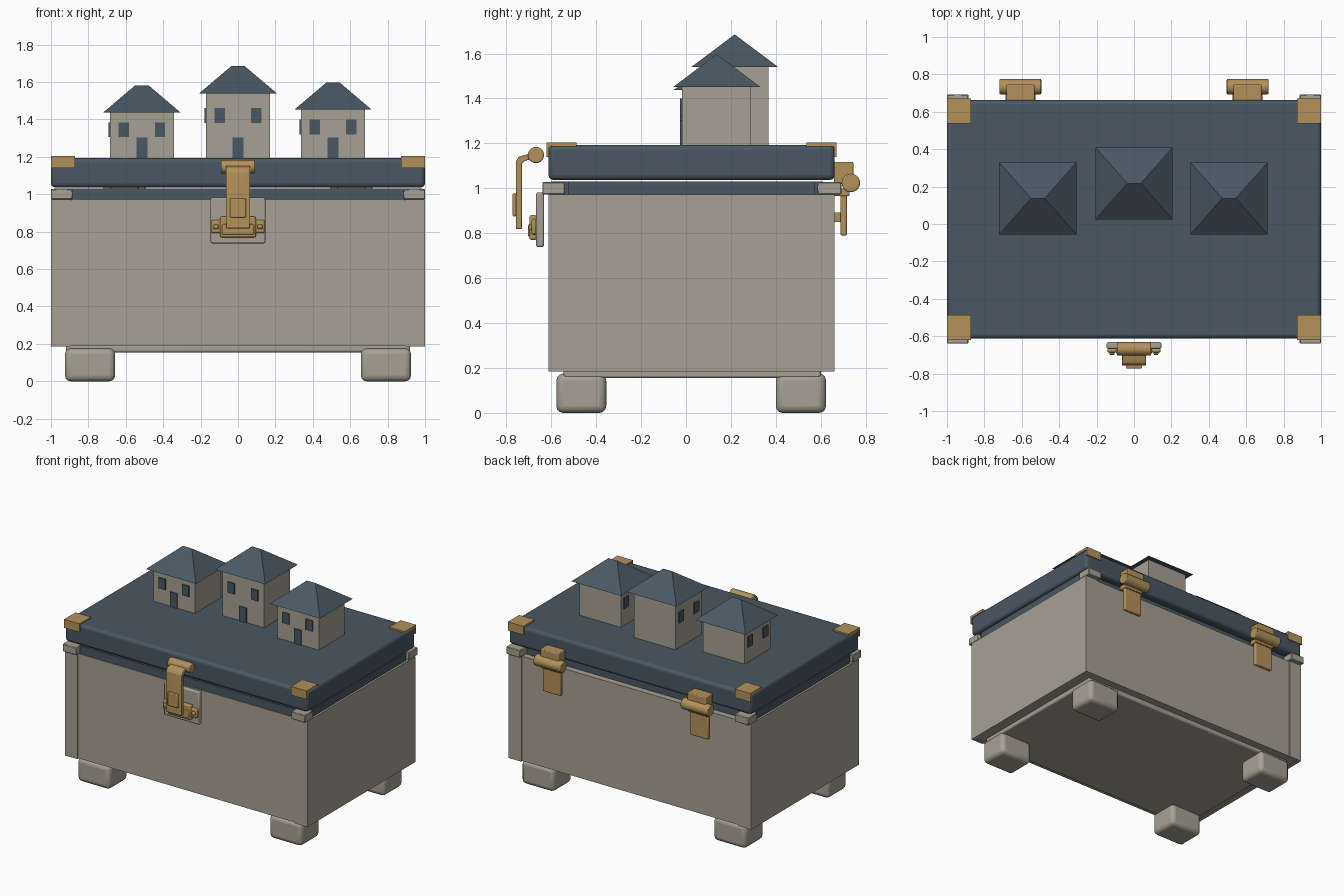
import bpy, bmesh, math
from mathutils import Vector

if "Cube" in bpy.data.objects:
    bpy.data.objects.remove(bpy.data.objects["Cube"])


def colour(name, rgb):
    m = bpy.data.materials.new(name)
    m.diffuse_color = (*rgb, 1)
    m.use_nodes = True
    m.node_tree.nodes["Principled BSDF"].inputs["Base Color"].default_value = m.diffuse_color
    return m


STONE = colour("warm grey", (0.385, 0.355, 0.295))
SLATE = colour("slate blue", (0.068, 0.096, 0.125))
BRASS = colour("brass", (0.45, 0.285, 0.105))


def finish(bm, name, mat, bevel=0, segs=2):
    bmesh.ops.recalc_face_normals(bm, faces=bm.faces)
    me = bpy.data.meshes.new(name)
    bm.to_mesh(me)
    bm.free()
    ob = bpy.data.objects.new(name, me)
    bpy.context.collection.objects.link(ob)
    me.materials.append(mat)
    if bevel:
        mod = ob.modifiers.new("rounded edges", 'BEVEL')
        mod.width, mod.segments = bevel, segs
        smooth(ob)
    return ob


def smooth(ob):
    bpy.ops.object.select_all(action='DESELECT')
    ob.select_set(True)
    bpy.context.view_layer.objects.active = ob
    bpy.ops.object.shade_smooth_by_angle(angle=math.radians(40))


def box(name, x, y, z, mat, bevel=0, segs=2):
    """Box from (min, max) ranges."""
    bm = bmesh.new()
    bmesh.ops.create_cube(bm, size=1)
    for v in bm.verts:
        v.co = Vector([(r[0] + r[1]) / 2 + c * (r[1] - r[0]) for r, c in zip((x, y, z), v.co)])
    return finish(bm, name, mat, bevel, segs)


def rod(name, x, y, z, r, mat):
    """Cylinder along x."""
    bm = bmesh.new()
    bmesh.ops.create_cone(bm, cap_ends=True, segments=24, radius1=r, radius2=r, depth=x[1] - x[0])
    for v in bm.verts:
        v.co = Vector(((x[0] + x[1]) / 2 + v.co.z, y + v.co.x, z + v.co.y))
    return finish(bm, name, mat, 0.006)


def extrude_x(name, yz, x, mat, bevel=0):
    """Side profile extruded along x."""
    bm = bmesh.new()
    f = bm.faces.new([bm.verts.new((x[0], y, z)) for y, z in yz])
    g = bmesh.ops.extrude_face_region(bm, geom=[f])["geom"]
    bmesh.ops.translate(bm, verts=[v for v in g if isinstance(v, bmesh.types.BMVert)], vec=(x[1] - x[0], 0, 0))
    return finish(bm, name, mat, bevel)


def span(s, a, b):
    return tuple(sorted((s * a, s * b)))


# chest body, with corner boards slightly proud of the front and back panels
box("chest_body", (-0.98, 0.98), (-0.605, 0.655), (0.19, 0.97), STONE)
box("base_slab", (-0.92, 0.92), (-0.545, 0.60), (0.155, 0.195), STONE, 0.01)
for s in (-1, 1):
    box("side_board", span(s, 0.97, 1.0), (-0.612, 0.662), (0.185, 0.972), STONE)
    for y in ((-0.612, -0.59), (0.64, 0.662)):
        box("corner_board", span(s, 0.895, 0.999), y, (0.186, 0.971), STONE)
    for y in ((-0.577, -0.355), (0.40, 0.623)):
        box("foot", span(s, 0.657, 0.925), y, (0, 0.175), STONE, 0.03, 3)

# rim with corner caps
box("rim_core", (-0.95, 0.95), (-0.525, 0.573), (0.96, 1.03), SLATE)
box("rim_front", (-0.89, 0.89), (-0.60, -0.52), (0.965, 1.03), SLATE)
box("rim_back", (-0.89, 0.89), (0.57, 0.61), (0.965, 1.03), SLATE)
for s in (-1, 1):
    box("rim_side", span(s, 0.94, 0.985), (-0.525, 0.573), (0.965, 1.03), SLATE)
    for y in ((-0.64, -0.54), (0.585, 0.692)):
        box("rim_corner_cap", span(s, 0.885, 1.0), y, (0.973, 1.028), STONE, 0.004, 1)

# lid with brass corner brackets
box("lid", (-1, 1), (-0.612, 0.662), (1.037, 1.193), SLATE, 0.022, 3)
for s in (-1, 1):
    for f, edge in ((-1, -0.612), (1, 0.662)):
        prof = [(edge - f * 0.125, 1.185), (edge - f * 0.125, 1.204), (edge + f * 0.009, 1.204),
                (edge + f * 0.009, 1.14), (edge - f * 0.003, 1.14), (edge - f * 0.003, 1.185)]
        extrude_x("lid_corner_bracket", prof, span(s, 0.872, 1.0), BRASS)

# front latch
box("latch_backplate", (-0.146, 0.146), (-0.667, -0.632), (0.738, 0.982), STONE, 0.008)
box("latch_base", (-0.095, 0.095), (-0.697, -0.665), (0.77, 0.88), BRASS, 0.008)
for s in (-1, 1):
    box("latch_ear", span(s, 0.085, 0.143), (-0.688, -0.665), (0.792, 0.862), BRASS, 0.01)
    rod("latch_rivet", span(s, 0.105, 0.13), -0.688, 0.826, 0.013, BRASS)
box("latch_lower_bar", (-0.085, 0.085), (-0.703, -0.69), (0.785, 0.84), BRASS, 0.005)
strap = [(-0.757, 0.818), (-0.757, 1.12), (-0.745, 1.14), (-0.725, 1.147), (-0.67, 1.16),
         (-0.67, 1.135), (-0.718, 1.122), (-0.731, 1.108), (-0.731, 0.818)]
extrude_x("latch_strap", strap, (-0.065, 0.065), BRASS, 0.004)
box("latch_strap_tab", (-0.042, 0.042), (-0.772, -0.755), (0.875, 0.977), BRASS, 0.005)
rod("latch_barrel", (-0.092, 0.092), -0.668, 1.148, 0.036, BRASS)

# rear hinges
for s in (-1, 1):
    def part(w):
        return (s * 0.607 - w, s * 0.607 + w)
    box("hinge_upper_leaf", part(0.075), (0.66, 0.745), (1.02, 1.118), BRASS, 0.006)
    rod("hinge_barrel", part(0.112), 0.734, 1.024, 0.041, BRASS)
    box("hinge_neck", part(0.08), (0.66, 0.728), (0.965, 1.0), BRASS, 0.005)
    box("hinge_lower_leaf", part(0.075), (0.688, 0.716), (0.79, 1.0), BRASS, 0.006)
    box("hinge_mount", part(0.045), (0.655, 0.69), (0.85, 0.893), BRASS)


def hip_roof(name, cx, cy, z, top):
    """Hipped roof with a short ridge along x."""
    bm = bmesh.new()
    a, b, c, d = [bm.verts.new((cx + i * 0.207, cy + j * 0.193, z))
                  for i, j in ((-1, -1), (1, -1), (1, 1), (-1, 1))]
    l, r = [bm.verts.new((cx + i * 0.036, cy, top)) for i in (-1, 1)]
    for f in ((d, c, b, a), (a, b, r, l), (b, c, r), (c, d, l, r), (d, a, l)):
        bm.faces.new(f)
    finish(bm, name, SLATE)


# three houses: centre x, centre y, eaves height, window bottom
for cx, cy, eaves, wz in ((-0.514, 0.137, 1.437, 1.305), (0, 0.217, 1.54, 1.38), (0.508, 0.137, 1.452, 1.32)):
    box("house_walls", (cx - 0.171, cx + 0.171), (cy - 0.155, cy + 0.15), (1.185, eaves + 0.005), STONE)
    hip_roof("house_roof", cx, cy, eaves, eaves + 0.145)
    fy = (cy - 0.163, cy - 0.154)
    box("house_door", (cx - 0.029, cx + 0.029), fy, (1.193, 1.303), SLATE)
    for s in (-1, 1):
        wx, wy = cx + s * 0.097, cy + s * 0.09
        box("front_window", (wx - 0.028, wx + 0.028), fy, (wz, wz + 0.08), SLATE)
        box("side_window", (cx - 0.179, cx - 0.17), (wy - 0.028, wy + 0.028), (wz, wz + 0.08), SLATE)
